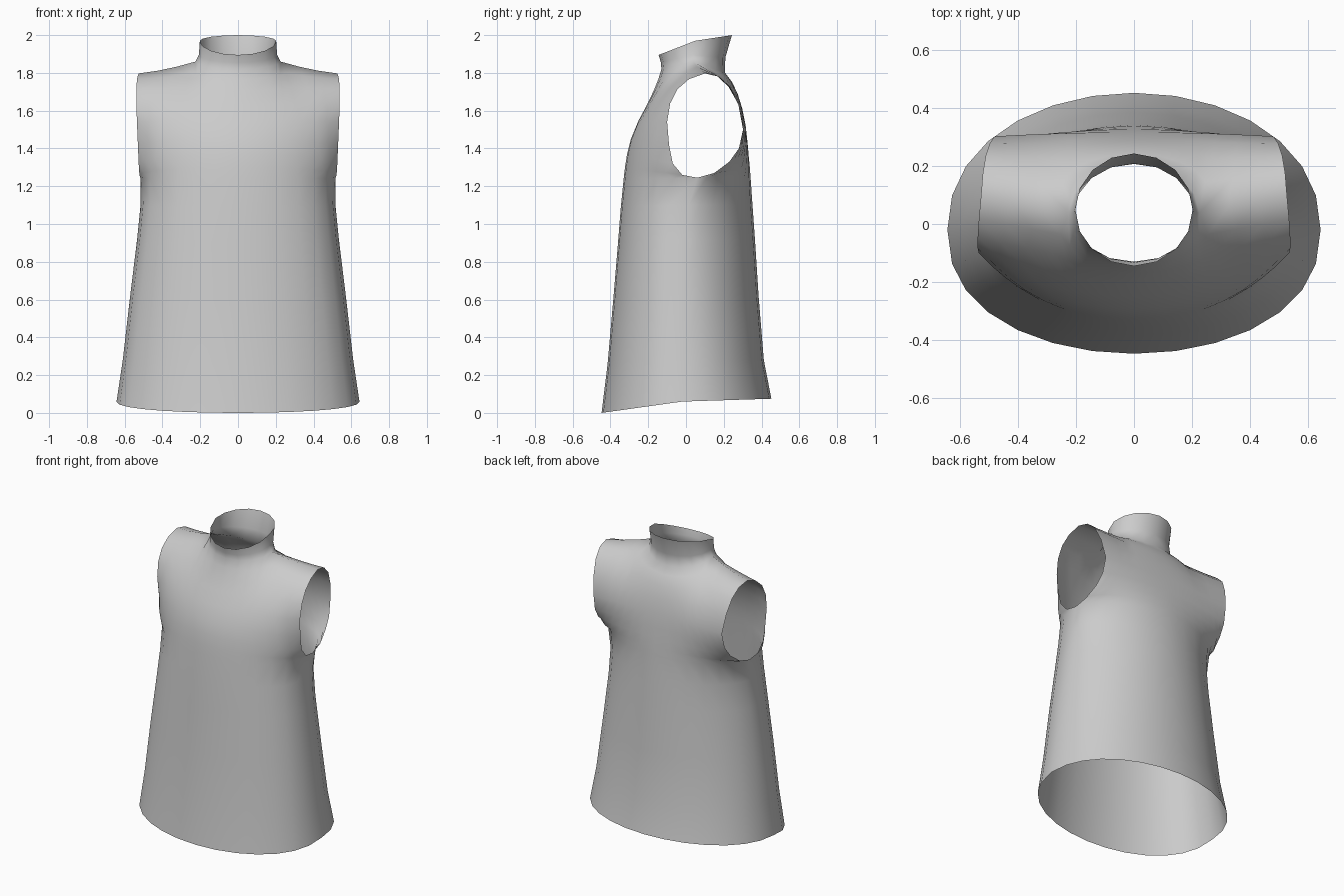
import bpy, bmesh, math
from mathutils import Vector

if "Cube" in bpy.data.objects:
    bpy.data.objects.remove(bpy.data.objects["Cube"])

N, K = 7, 4          # columns per quarter, columns that end at the neck

# Neck rings: half width, front y, back y, front z, side z, back z
NECK = [(0.225, -0.130, 0.207, 1.820, 1.860, 1.800),
        (0.207, -0.133, 0.208, 1.855, 1.895, 1.880),
        (0.202, -0.145, 0.243, 1.895, 1.970, 2.000)]

# Body rows: side edge, then centre y, centre z, roundness of each panel
SIDE = [(0.643, -0.02, 0.06), (0.610, -0.02, 0.28), (0.572, -0.015, 0.61),
        (0.534, -0.005, 0.92), (0.516, 0.015, 1.10), (0.517, 0.06, 1.245)]
FRONT = [(-0.447, 0.0, 0.43), (-0.415, 0.26, 0.43), (-0.385, 0.60, 0.42),
         (-0.36, 0.90, 0.41), (-0.345, 1.09, 0.40), (-0.33, 1.24, 0.38)]
BACK = [(0.452, 0.075, 0.46), (0.412, 0.28, 0.48), (0.385, 0.61, 0.52),
        (0.365, 0.92, 0.56), (0.352, 1.10, 0.58), (0.342, 1.245, 0.58)]
# Armhole rows: centre y, centre z, edge, roundness, column evenness
FRONT_ARM = [(-0.323, 1.30, (0.522, -0.02, 1.26), 0.49, 0.15),
             (-0.312, 1.37, (0.526, -0.07, 1.32), 0.60, 0.35),
             (-0.292, 1.45, (0.530, -0.09, 1.42), 0.67, 0.55),
             (-0.250, 1.55, (0.535, -0.10, 1.54), 0.75, 0.8)]
BACK_ARM = [(0.338, 1.30, (0.510, 0.15, 1.27), 0.62, 0.15),
            (0.332, 1.36, (0.495, 0.23, 1.33), 0.72, 0.35),
            (0.326, 1.43, (0.486, 0.28, 1.40), 0.85, 0.55),
            (0.316, 1.52, (0.480, 0.302, 1.50), 1.0, 0.8)]
SHOULDER_TIP = Vector((0.527, 0.10, 1.797))


def body_row(cy, cz, edge, power, even):
    """Half cross-section from the centre line out to the side edge."""
    ex, ey, ez = edge
    pts = []
    for i in range(N + 1):
        s = (1 - even) * math.sin(math.pi / 2 * i / N) + even * i / N
        f = max(0.0, 1 - s * s) ** power if i < N else 0.0
        pts.append(Vector((ex * s, ey + (cy - ey) * f, ez + (cz - ez) * f)))
    return pts


def neck_row(ring, front):
    """Quarter neck ring from the centre line to the side."""
    rx, yf, yb, zf, zs, zb = ring
    mid = (yf + yb) / 2
    y, z = (yf, zf) if front else (yb, zb)
    pts = []
    for i in range(K + 1):
        a = math.pi / 2 * i / K
        c = math.cos(a)
        pts.append(Vector((rx * math.sin(a), mid + (y - mid) * c, zs + (z - zs) * c)))
    return pts


def panel(bm, front):
    centre, arm = (FRONT, FRONT_ARM) if front else (BACK, BACK_ARM)
    rows = [body_row(y, z, e, p, 0.0) for (y, z, p), e in zip(centre, SIDE)]
    rows += [body_row(*a) for a in arm]
    # roll over the shoulder up to the neck base and shoulder seam
    top = neck_row(NECK[0], front)
    neck_side = top[-1].copy()
    for i in range(1, N - K + 1):
        t = i / (N - K)
        p = neck_side.lerp(SHOULDER_TIP, t)
        p.z -= 0.03 * t * (1 - t)
        top.append(p)
    c0 = Vector((0, -0.155, 1.72)) if front else Vector((0, 0.285, 1.72))
    c1 = Vector((0, -0.09, 1.76)) if front else Vector((0, 0.27, 1.80))
    base = rows[-1]
    for t in (0.25, 0.5, 0.75):
        row = []
        for i in range(N + 1):
            ctrl = c0.lerp(c1, i / N)
            ctrl.x = (base[i].x + top[i].x) / 2 + 0.015 * i / N
            row.append(base[i] * (1 - t) ** 2 + ctrl * 2 * t * (1 - t) + top[i] * t * t)
        rows.append(row)
    rows.append(top)
    # collar
    rows += [neck_row(r, front) for r in NECK[1:]]
    verts = [[bm.verts.new(p) for p in r] for r in rows]
    for a, b in zip(verts, verts[1:]):
        for i in range(min(len(a), len(b)) - 1):
            q = [a[i], a[i + 1], b[i + 1], b[i]]
            bm.faces.new(q if front else q[::-1])


# Sleeveless top: front and back half panels, welded then mirrored
bm = bmesh.new()
panel(bm, True)
panel(bm, False)
bmesh.ops.remove_doubles(bm, verts=bm.verts, dist=0.0005)
mirrored = bmesh.ops.duplicate(bm, geom=bm.verts[:] + bm.edges[:] + bm.faces[:])["geom"]
for v in mirrored:
    if isinstance(v, bmesh.types.BMVert):
        v.co.x = -v.co.x
bmesh.ops.reverse_faces(bm, faces=[f for f in mirrored if isinstance(f, bmesh.types.BMFace)])
bmesh.ops.remove_doubles(bm, verts=bm.verts, dist=0.0005)
for f in bm.faces:
    f.smooth = True

mesh = bpy.data.meshes.new("sleeveless_top")
bm.to_mesh(mesh)
bm.free()
cloth = bpy.data.materials.new("light_grey_cloth")
cloth.diffuse_color = (0.6, 0.6, 0.6, 1)
cloth.use_nodes = True
cloth.node_tree.nodes["Principled BSDF"].inputs["Base Color"].default_value = cloth.diffuse_color
mesh.materials.append(cloth)
bpy.context.collection.objects.link(bpy.data.objects.new("sleeveless_top", mesh))
